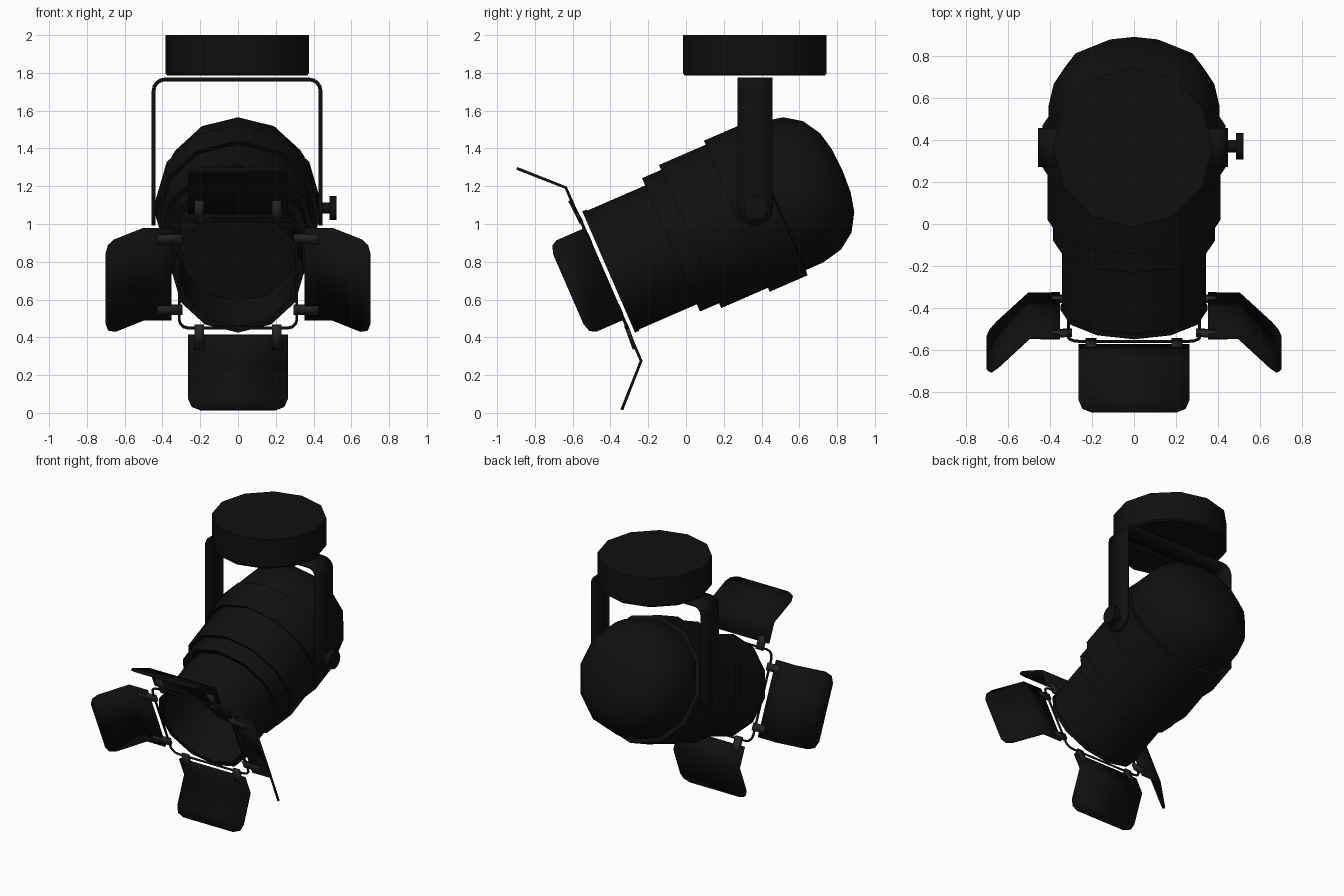
import bpy, bmesh
from math import sin, cos, pi, radians, sqrt
from mathutils import Matrix, Vector

if "Cube" in bpy.data.objects:
    bpy.data.objects.remove(bpy.data.objects["Cube"])

PIVOT = Vector((0, 0.37, 1.085))
TILT = Matrix.Translation(PIVOT) @ Matrix.Rotation(radians(23.5), 4, 'X')  # lamp frame: y back along the axis


def material(name, v):
    m = bpy.data.materials.new(name)
    m.diffuse_color = (v, v, v, 1)
    m.use_nodes = True
    m.node_tree.nodes["Principled BSDF"].inputs["Base Color"].default_value = m.diffuse_color
    return m


BLACK = material("black_paint", 0.005)
GREY = material("dark_metal", 0.018)


def add(name, bm, matrix, mat=BLACK, thickness=0):
    bmesh.ops.recalc_face_normals(bm, faces=bm.faces)
    me = bpy.data.meshes.new(name)
    bm.to_mesh(me)
    bm.free()
    ob = bpy.data.objects.new(name, me)
    bpy.context.collection.objects.link(ob)
    ob.matrix_world = matrix
    me.materials.append(mat)
    bpy.ops.object.select_all(action='DESELECT')
    ob.select_set(True)
    bpy.context.view_layer.objects.active = ob
    bpy.ops.object.shade_smooth_by_angle(angle=radians(35))
    if thickness:
        mod = ob.modifiers.new("thickness", 'SOLIDIFY')
        mod.thickness = thickness
        mod.offset = 0
    return ob


def lathe(name, profile, matrix, sides=12, mat=BLACK):
    """Spin (position along y, radius) points round the y axis."""
    bm = bmesh.new()
    rings = []
    for y, r in profile:
        if r == 0:
            rings.append([bm.verts.new((0, y, 0))] * sides)
        else:
            rings.append([bm.verts.new((r * sin(2 * pi * i / sides), y, r * cos(2 * pi * i / sides)))
                          for i in range(sides)])
    for a, b in zip(rings, rings[1:]):
        for i in range(sides):
            j = (i + 1) % sides
            bm.faces.new(dict.fromkeys((a[i], a[j], b[j], b[i])))
    return add(name, bm, matrix, mat)


def strip(name, rows, matrix, thickness, mat=BLACK):
    """Bent sheet from rows of (centre, half-width vector)."""
    bm = bmesh.new()
    pairs = [(bm.verts.new(Vector(c) - Vector(w)), bm.verts.new(Vector(c) + Vector(w))) for c, w in rows]
    for (a, b), (c, d) in zip(pairs, pairs[1:]):
        bm.faces.new((a, b, d, c))
    return add(name, bm, matrix, mat, thickness)


# stepped lamp housing with domed back and recessed lens
lathe("lamp_housing", [
    (-0.52, 0), (-0.52, 0.315), (-0.85, 0.315), (-0.85, 0.35), (-0.825, 0.35), (-0.825, 0.343),
    (-0.48, 0.343), (-0.49, 0.385), (-0.37, 0.385), (-0.38, 0.413), (-0.10, 0.413),
    (-0.11, 0.436), (0.108, 0.436), (0.112, 0.407), (0.21, 0.407), (0.325, 0.382),
    (0.412, 0.322), (0.469, 0.228), (0.493, 0.125), (0.5, 0)], TILT)

# ceiling mount
UPRIGHT = Matrix.Translation((-0.005, 0.365, 0)) @ Matrix.Rotation(pi / 2, 4, 'X')
lathe("ceiling_mount", [(1.785, 0), (1.785, 0.37), (1.797, 0.38), (2.0, 0.38), (2.0, 0)], UPRIGHT)

# yoke: right half path from the rounded end up to the top, then mirrored
R, X, TOP, W, C = 0.06, 0.442, 1.765, 0.093, 1.085
half = [(X, C - W * sin(radians(a)), W * max(cos(radians(a)), 0.05)) for a in (90, 70, 45, 20, 0)]
half += [(X - R + R * cos(radians(a)), TOP - R + R * sin(radians(a)), W) for a in (0, 22.5, 45, 67.5, 90)]
path = half + [(-x, z, w) for x, z, w in reversed(half)]
strip("yoke", [((x, 0, z), (0, w, 0)) for x, z, w in path], Matrix.Translation((-0.005, 0.365, 0)), 0.02)

# tilt knob on the right
SIDE = Matrix.Translation(PIVOT) @ Matrix.Rotation(-pi / 2, 4, 'Z')
lathe("tilt_knob", [(0.43, 0), (0.43, 0.03), (0.485, 0.03), (0.485, 0.064), (0.522, 0.064), (0.522, 0)], SIDE)

# wire frame holding the barn doors
S, H, CR = -0.877, 0.312, 0.05
pts = []
for q in range(4):
    for a in (0, 30, 60, 90):
        v = Vector((H - CR + CR * cos(radians(a)), S, H - CR + CR * sin(radians(a))))
        pts.append(Matrix.Rotation(-q * pi / 2, 3, 'Y') @ v)
cu = bpy.data.curves.new("door_frame", 'CURVE')
cu.dimensions = '3D'
cu.bevel_depth = 0.008
cu.bevel_resolution = 1
sp = cu.splines.new('POLY')
sp.points.add(len(pts) - 1)
for p, v in zip(sp.points, pts):
    p.co = (*v, 1)
sp.use_cyclic_u = True
cu.materials.append(BLACK)
frame = bpy.data.objects.new("door_frame", cu)
bpy.context.collection.objects.link(frame)
frame.matrix_world = TILT

# four barn doors, each with two hinge tabs
knee, end = Vector((0, -0.88, 0.5)), Vector((0, -1.077, 0.697))
door = [((0, -0.88, 0.352), (0.264, 0, 0)), (knee, (0.264, 0, 0))]
door += [(knee.lerp(end, t), (w, 0, 0)) for t, w in ((0.77, 0.264), (0.93, 0.246), (1, 0.2))]
for q, side in enumerate(("top", "right", "bottom", "left")):
    m = TILT @ Matrix.Rotation(q * pi / 2, 4, 'Y')
    strip("barn_door_" + side, door, m, 0.015)
    for x in (-0.205, 0.205):
        strip("hinge_" + side, [((x, -0.878, 0.295), (0.026, 0, 0)), ((x, -0.886, 0.43), (0.026, 0, 0))],
              m, 0.022, GREY)
